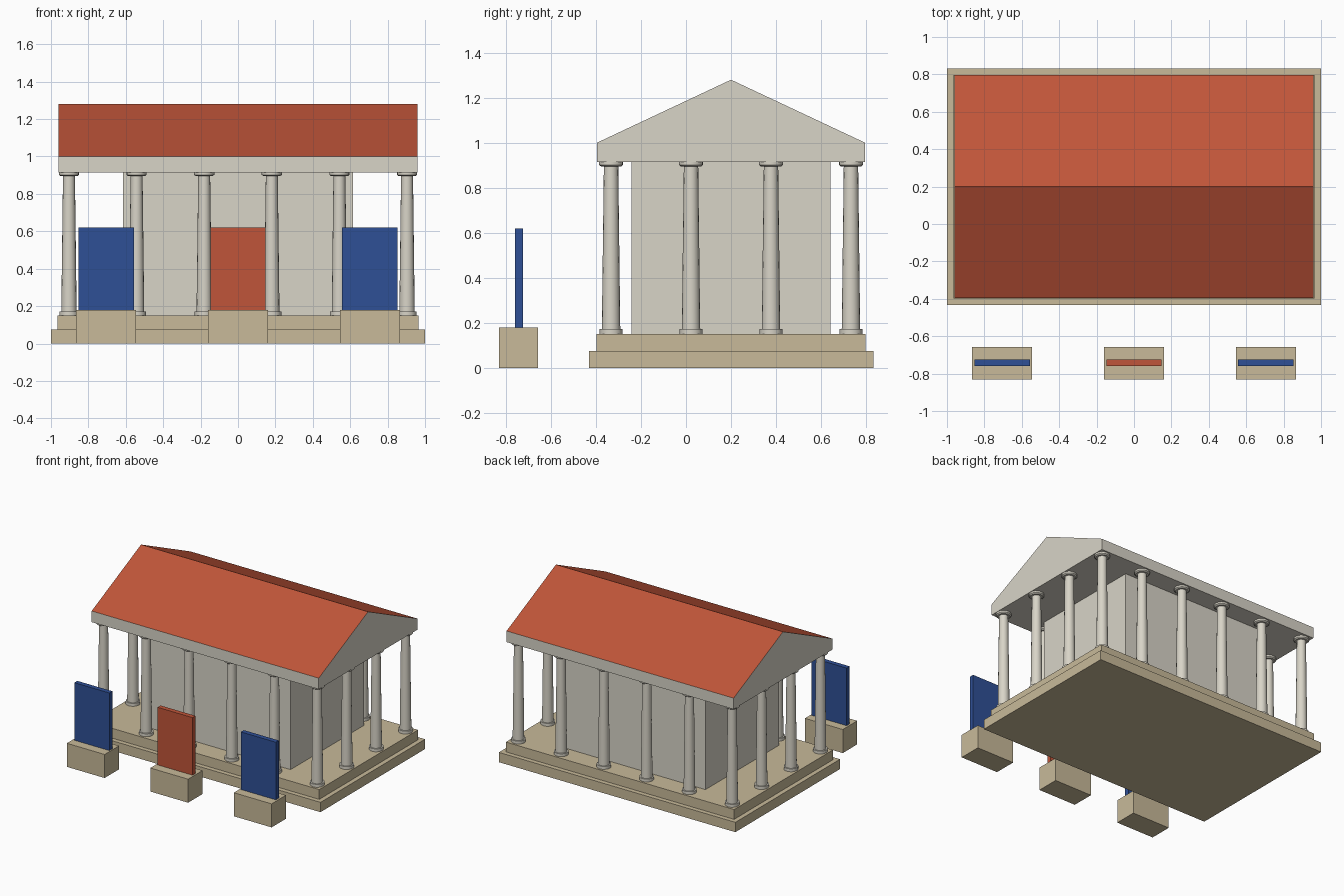
import bpy
import bmesh
import math

cube = bpy.data.objects.get("Cube")
if cube:
    bpy.data.objects.remove(cube, do_unlink=True)


def material(name, rgb):
    mat = bpy.data.materials.new(name)
    mat.use_nodes = True
    mat.diffuse_color = (*rgb, 1)
    mat.node_tree.nodes["Principled BSDF"].inputs["Base Color"].default_value = (*rgb, 1)
    return mat


stone = material("pale stone", (0.69, 0.66, 0.575))
sand = material("sandstone", (0.578, 0.49, 0.32))
red = material("terracotta red", (0.527, 0.091, 0.041))
blue = material("deep blue", (0.028, 0.08, 0.305))


def finish(name, bm, *mats):
    bmesh.ops.recalc_face_normals(bm, faces=bm.faces)
    mesh = bpy.data.meshes.new(name)
    bm.to_mesh(mesh)
    bm.free()
    for mat in mats:
        mesh.materials.append(mat)
    obj = bpy.data.objects.new(name, mesh)
    bpy.context.collection.objects.link(obj)
    return obj


def box(name, x, y, half_x, half_y, bottom, top, mat):
    bm = bmesh.new()
    bmesh.ops.create_cube(bm, size=2)
    for v in bm.verts:
        v.co.x = x + v.co.x * half_x
        v.co.y = y + v.co.y * half_y
        v.co.z = top if v.co.z > 0 else bottom
    return finish(name, bm, mat)


MID_Y = 0.2        # depth centre of the temple
FLOOR, EAVES_BOTTOM, EAVES, RIDGE = 0.15, 0.915, 1.0, 1.28

# Stepped platform and inner chamber
box("lower_step", 0, MID_Y, 1.0, 0.632, 0, 0.075, sand)
box("upper_step", 0, MID_Y, 0.965, 0.597, 0.075, FLOOR, sand)
box("inner_chamber", 0, MID_Y, 0.615, 0.443, FLOOR, EAVES_BOTTOM, stone)

# Beam and gabled roof: one profile run along x, slopes coloured red
bm = bmesh.new()
half = 0.596
profile = [(-half, EAVES_BOTTOM), (half, EAVES_BOTTOM), (half, EAVES), (0, RIDGE), (-half, EAVES)]
gable = bm.faces.new([bm.verts.new((-0.96, MID_Y + y, z)) for y, z in profile])
run = bmesh.ops.extrude_face_region(bm, geom=[gable], use_keep_orig=True)
bmesh.ops.translate(bm, vec=(1.92, 0, 0),
                    verts=[g for g in run["geom"] if isinstance(g, bmesh.types.BMVert)])
bmesh.ops.recalc_face_normals(bm, faces=bm.faces)
for face in bm.faces:
    face.material_index = 1 if face.normal.z > 0.1 else 0
finish("beam_and_roof", bm, stone, red)

# Column: turned profile of (radius, height) with base, tapered shaft and capital
SIDES = 16
turned = [(0.051, FLOOR), (0.051, 0.172), (0.041, 0.172), (0.032, 0.895),
          (0.045, 0.895), (0.054, 0.902), (0.054, EAVES_BOTTOM)]
bm = bmesh.new()
rings = [[bm.verts.new((r * math.cos(math.tau * i / SIDES), r * math.sin(math.tau * i / SIDES), z))
          for i in range(SIDES)] for r, z in turned]
for low, high in zip(rings, rings[1:]):
    for i in range(SIDES):
        j = (i + 1) % SIDES
        bm.faces.new((low[i], low[j], high[j], high[i]))
bm.faces.new(rings[0])
bm.faces.new(rings[-1])
column = finish("column", bm, stone)
column.data.shade_smooth()
column.data.set_sharp_from_angle(angle=math.radians(30))

# Colonnade: six columns along the length, four along the depth, edges only
first = True
for i in range(6):
    for j in range(4):
        if i in (0, 5) or j in (0, 3):
            col = column if first else column.copy()
            if not first:
                bpy.context.collection.objects.link(col)
            first = False
            col.location = ((i - 2.5) * 0.3615, MID_Y + (j - 1.5) * 0.3553, 0)

# Standing panels on plinths in front
for side, label, paint in ((-1, "right", blue), (0, "centre", red), (1, "left", blue)):
    box(label + "_plinth", side * 0.706, -0.744, 0.16, 0.087, 0, 0.18, sand)
    box(label + "_panel", side * 0.704, -0.742, 0.148, 0.018, 0.18, 0.62, paint)
